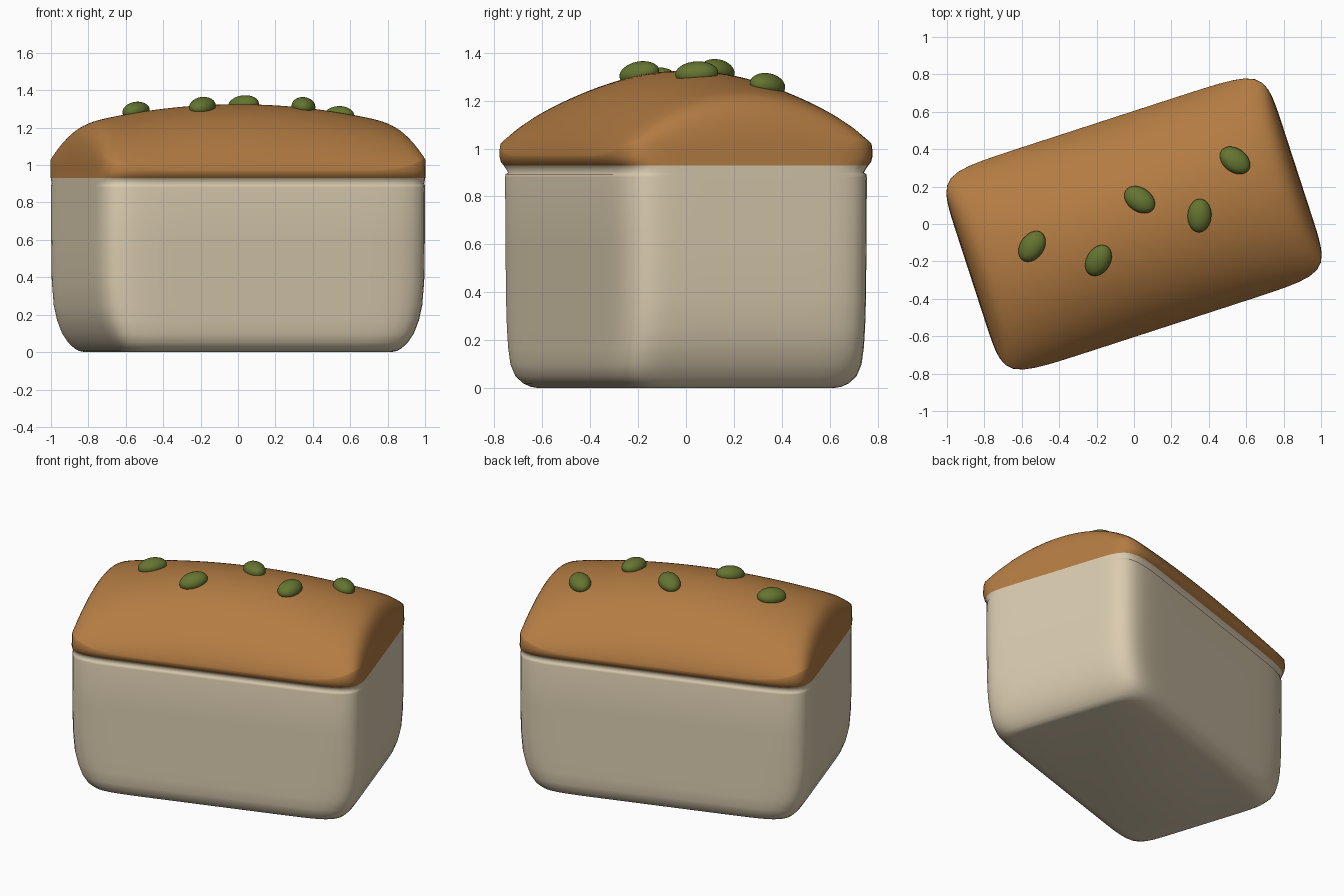
import bpy, bmesh
from math import sin, cos, pi, radians, copysign
from mathutils import Vector, Matrix

cube = bpy.data.objects.get("Cube")
if cube:
    bpy.data.objects.remove(cube)

TURN = Matrix.Rotation(radians(18), 4, 'Z')
SIDES = 128
LENGTH, WIDTH = 0.915, 0.575      # half sizes at the crust rim
RIM, RISE = 0.965, 0.36


def material(name, rgb):
    m = bpy.data.materials.new(name)
    m.use_nodes = True
    m.diffuse_color = (*rgb, 1)
    m.node_tree.nodes["Principled BSDF"].inputs["Base Color"].default_value = (*rgb, 1)
    return m


def outline(a, b, n=10):
    """Rounded rectangle with half sizes a and b."""
    points = []
    for i in range(SIDES):
        t = 2 * pi * i / SIDES
        r = (abs(cos(t)) ** n + abs(sin(t)) ** n) ** (-1 / n)
        points.append((a * r * cos(t), b * r * sin(t)))
    return points


def loft(name, rings, mat, close_start=False, close_end=False):
    bm = bmesh.new()
    loops = [[bm.verts.new(p) for p in ring] for ring in rings]
    for low, high in zip(loops, loops[1:]):
        for i in range(SIDES):
            j = (i + 1) % SIDES
            bm.faces.new((low[i], low[j], high[j], high[i]))
    if close_start:
        bm.faces.new(loops[0][::-1])
    if close_end:
        bm.faces.new(loops[-1])
    for f in bm.faces:
        f.smooth = True
    mesh = bpy.data.meshes.new(name)
    bm.to_mesh(mesh)
    bm.free()
    mesh.materials.append(mat)
    ob = bpy.data.objects.new(name, mesh)
    ob.matrix_world = TURN
    bpy.context.collection.objects.link(ob)
    return ob


def dome(u, v):
    """Height of the risen crust."""
    across = max(0, 1 - (v / WIDTH) ** 2) ** 0.7
    along = (1 - 0.384 * u * u) * max(0, 1 - (u / LENGTH) ** 24) ** 0.5
    return RIM + RISE * across * along


def level(z, a, b):
    return [(x, y, z) for x, y in outline(a, b)]


cream = material("cream crumb", (0.70, 0.60, 0.43))
brown = material("baked brown", (0.45, 0.20, 0.055))
green = material("seed green", (0.13, 0.175, 0.03))

# Loaf body: rounded foot, straight sides, crease under the lip
body_levels = [(0.0, 0.755, 0.445), (0.006, 0.778, 0.475), (0.02, 0.797, 0.503),
               (0.05, 0.825, 0.53), (0.1, 0.857, 0.543), (0.17, 0.885, 0.545),
               (0.25, 0.904, 0.545), (0.38, 0.915, 0.546), (0.6, 0.918, 0.547),
               (0.88, 0.918, 0.549), (0.893, 0.918, 0.546), (0.9, 0.918, 0.535),
               (0.93, 0.918, 0.556)]
loft("loaf_body", [level(*l) for l in body_levels], cream, close_start=True)

# Crust: overhanging lip, then rings closing over the dome
rings = [level(0.93, 0.918, 0.556), level(0.945, 0.917, 0.569), level(RIM, LENGTH, WIDTH)]
STEPS = 32
for k in range(STEPS - 1, 0, -1):
    s = sin(pi / 2 * k / STEPS)
    rings.append([(u, v, dome(u, v)) for u, v in outline(LENGTH * s, WIDTH * s)])
loft("crust", rings, brown, close_end=True)

# Seeds pressed into the crust, each lying along the surface
seeds = [(-0.545, -0.12, 55), (-0.19, -0.195, 60), (0.03, 0.13, -35),
         (0.35, 0.045, 87), (0.54, 0.34, -38)]
for n, (x, y, angle) in enumerate(seeds, 1):
    p = TURN.inverted() @ Vector((x, y, 0))
    e = 0.01
    normal = Vector((dome(p.x - e, p.y) - dome(p.x + e, p.y),
                     dome(p.x, p.y - e) - dome(p.x, p.y + e), 2 * e)).normalized()
    normal = TURN.to_3x3() @ normal
    tilt = Vector((0, 0, 1)).rotation_difference(normal).to_matrix().to_4x4()
    centre = Vector((x, y, dome(p.x, p.y) + 0.008))
    bpy.ops.mesh.primitive_uv_sphere_add(segments=32, ring_count=16, radius=1)
    seed = bpy.context.object
    seed.name = f"seed_{n}"
    seed.matrix_world = (Matrix.Translation(centre) @ tilt
                         @ Matrix.Rotation(radians(angle), 4, 'Z')
                         @ Matrix.Diagonal((0.09, 0.064, 0.05, 1)))
    seed.data.materials.append(green)
    bpy.ops.object.shade_smooth()
